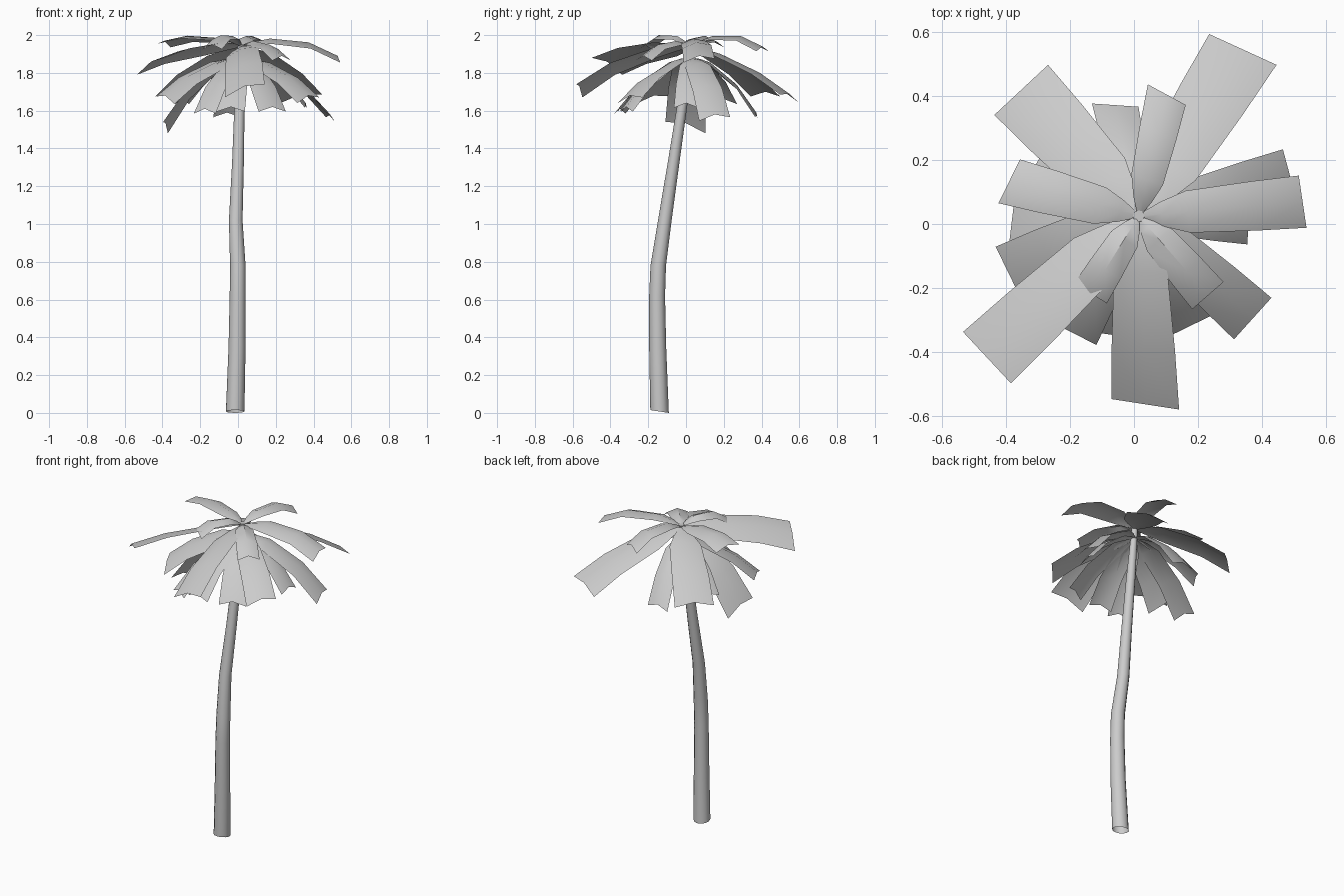
import bpy, bmesh, math
from mathutils import Vector

cube = bpy.data.objects.get("Cube")
if cube:
    bpy.data.objects.remove(cube, do_unlink=True)

grey = bpy.data.materials.new("light_grey")
grey.use_nodes = True
colour = (0.6, 0.6, 0.6, 1)
grey.diffuse_color = colour
grey.node_tree.nodes["Principled BSDF"].inputs["Base Color"].default_value = colour

CROWN = Vector((0.015, 0.025, 0))


def finish(bm, name, sharp_angle):
    bmesh.ops.recalc_face_normals(bm, faces=bm.faces)
    mesh = bpy.data.meshes.new(name)
    bm.to_mesh(mesh)
    bm.free()
    mesh.materials.append(grey)
    obj = bpy.data.objects.new(name, mesh)
    bpy.context.collection.objects.link(obj)
    bpy.ops.object.select_all(action='DESELECT')
    obj.select_set(True)
    bpy.context.view_layer.objects.active = obj
    bpy.ops.object.shade_smooth_by_angle(angle=math.radians(sharp_angle))
    return obj


def build_trunk(path, sides=12):
    """Tapered tube through (x, y, z, radius) rings, open at the foot."""
    bm = bmesh.new()
    rings = []
    for i, (x, y, z, radius) in enumerate(path):
        tilt = -0.15 if i == 0 else 0
        ring = []
        for s in range(sides):
            a = math.tau * s / sides
            dx, dy = radius * math.cos(a), radius * math.sin(a)
            ring.append(bm.verts.new((x + dx, y + dy, z + tilt * dy)))
        rings.append(ring)
    for low, high in zip(rings, rings[1:]):
        for s in range(sides):
            n = (s + 1) % sides
            bm.faces.new((low[s], low[n], high[n], high[s]))
    bm.faces.new(rings[-1])
    finish(bm, "trunk", 50)


def build_frond(name, angle, length, width, start, bend, tip, twist, skew):
    """Drooping strip with a raised centre fold, widening towards its tip."""
    bm = bmesh.new()
    out = Vector((math.cos(math.radians(angle)), math.sin(math.radians(angle)), 0))
    side = Vector((-out.y, out.x, 0))
    rows = []
    for t, spread in ((0.02, 0.12), (0.14, 0.47), (0.3, 0.8), (0.7, 0.94), (1, 1)):
        height = (1 - t) ** 2 * start + 2 * t * (1 - t) * bend + t * t * tip
        row = []
        for k in (-1, 0, 1):
            reach = (length + k * skew) * t
            p = CROWN + out * reach + side * k * spread * width / 2
            p.z = height + k * twist * spread - abs(k) * 0.025 * spread
            row.append(bm.verts.new(p))
        rows.append(row)
    for a, b in zip(rows, rows[1:]):
        for k in range(2):
            bm.faces.new((a[k], b[k], b[k + 1], a[k + 1]))
    obj = finish(bm, name, 40)
    # keep the upper side facing up
    if sum(p.normal.z for p in obj.data.polygons) < 0:
        obj.data.flip_normals()


build_trunk([
    (-0.015, -0.14, 0.0075, 0.049), (-0.005, -0.15, 0.35, 0.045),
    (-0.002, -0.153, 0.62, 0.042), (-0.001, -0.147, 0.78, 0.041),
    (-0.012, -0.112, 1.02, 0.036), (0, -0.065, 1.33, 0.031),
    (0.008, -0.02, 1.63, 0.027), (0.015, 0.025, 1.95, 0.018),
])

# upper fronds: angle, length, width, bend height, tip height, twist, skew
upper = [
    (58, 0.615, 0.23, 1.9, 1.69, -0.02, -0.015),
    (77, 0.39, 0.13, 2.07, 1.94, 0, 0.018),
    (133, 0.54, 0.23, 1.92, 1.7, 0, 0),
    (165, 0.42, 0.15, 2.04, 1.97, 0.01, 0.015),
    (223, 0.65, 0.22, 1.97, 1.86, 0.045, 0),
    (272, 0.59, 0.21, 1.96, 1.73, 0.035, 0.02),
    (311, 0.33, 0.13, 2.02, 1.89, 0, 0),
    (238, 0.285, 0.12, 2.07, 1.95, 0, 0),
    (5, 0.515, 0.165, 2.05, 1.89, 0.01, -0.005),
]
for i, (angle, length, width, bend, tip, twist, skew) in enumerate(upper):
    build_frond(f"upper_frond_{i + 1}", angle, length, width, 1.94, bend, tip, twist, skew)

# lower fronds: angle, length, width, tip height, twist, skew
lower = [
    (318, 0.48, 0.175, 1.68, 0.015, 0), (15, 0.49, 0.17, 1.58, 0.01, 0),
    (184, 0.4, 0.21, 1.535, 0.03, 0.02), (206, 0.445, 0.22, 1.68, -0.02, 0),
    (243, 0.42, 0.13, 1.61, 0, 0), (262, 0.38, 0.15, 1.62, 0, 0),
    (296, 0.38, 0.16, 1.62, 0, 0), (102, 0.355, 0.14, 1.59, 0, 0.02),
    (356, 0.345, 0.13, 1.64, 0, 0), (150, 0.36, 0.15, 1.66, 0, 0),
]
for i, (angle, length, width, tip, twist, skew) in enumerate(lower):
    build_frond(f"lower_frond_{i + 1}", angle, length, width, 1.88, 1.88, tip, twist, skew)
